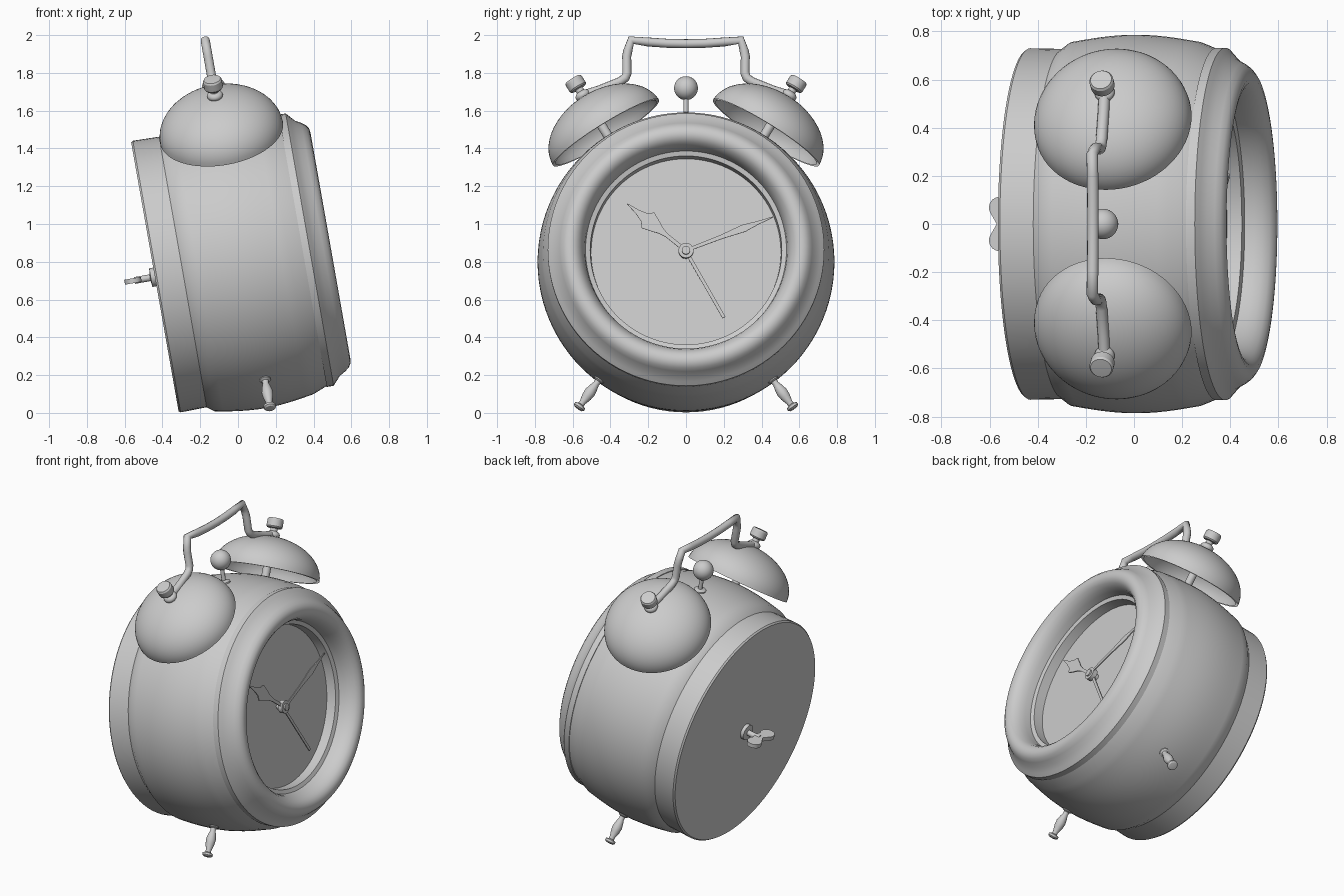
import bpy, bmesh, math
from mathutils import Matrix, Vector

cube = bpy.data.objects.get("Cube")
if cube:
    bpy.data.objects.remove(cube, do_unlink=True)

grey = bpy.data.materials.new("plain grey")
grey.use_nodes = True
colour = (0.6, 0.6, 0.6, 1)
grey.diffuse_color = colour
grey.node_tree.nodes["Principled BSDF"].inputs["Base Color"].default_value = colour

# Clock frame: local x is the dial axis, leaning back by ten degrees
FRAME = Matrix.Translation((-0.44, 0, 0.72)) @ Matrix.Rotation(math.radians(-10), 4, 'Y')
AXIS = Matrix.Rotation(math.radians(90), 4, 'Y')
MID = 0.48  # depth of the bells, feet and handle


def radial(degrees):
    """Matrix whose z points outward from the case at an angle from the top."""
    return Matrix.Translation((MID, 0, 0)) @ Matrix.Rotation(math.radians(-degrees), 4, 'X')


def finish(name, bm, angle=32):
    bmesh.ops.recalc_face_normals(bm, faces=bm.faces)
    mesh = bpy.data.meshes.new(name)
    bm.to_mesh(mesh)
    bm.free()
    mesh.materials.append(grey)
    obj = bpy.data.objects.new(name, mesh)
    bpy.context.collection.objects.link(obj)
    obj.matrix_world = FRAME
    bpy.ops.object.select_all(action='DESELECT')
    obj.select_set(True)
    bpy.context.view_layer.objects.active = obj
    bpy.ops.object.shade_smooth_by_angle(angle=math.radians(angle))
    return obj


def lathe(name, profile, matrix, steps=32, closed=False):
    """Turn a (radius, height) profile around z, then place it."""
    bm = bmesh.new()
    verts = [bm.verts.new((r, 0, h)) for r, h in profile]
    pairs = list(zip(verts, verts[1:]))
    if closed:
        pairs.append((verts[-1], verts[0]))
    edges = [bm.edges.new(p) for p in pairs]
    bmesh.ops.spin(bm, geom=verts + edges, cent=(0, 0, 0), axis=(0, 0, 1),
                   angle=math.tau, steps=steps, use_duplicate=False)
    bmesh.ops.remove_doubles(bm, verts=bm.verts, dist=0.0002)
    bm.transform(matrix)
    return finish(name, bm)


def arc(radius, height, start, count=12):
    """Quarter ellipse from the rim up to the axis."""
    return [(radius * math.cos(i * math.pi / 2 / count),
             start + height * math.sin(i * math.pi / 2 / count)) for i in range(count + 1)]


def ball(radius, height, centre):
    upper = arc(radius, height, centre)
    return [(r, 2 * centre - h) for r, h in reversed(upper)] + upper[1:]


def plate(name, outline, thickness, matrix):
    """Extrude an xy outline along z."""
    bm = bmesh.new()
    face = bm.faces.new([bm.verts.new((x, y, 0)) for x, y in outline])
    top = bmesh.ops.extrude_face_region(bm, geom=[face])
    bmesh.ops.translate(bm, vec=(0, 0, thickness),
                        verts=[v for v in top["geom"] if isinstance(v, bmesh.types.BMVert)])
    bm.transform(matrix)
    return finish(name, bm)


# Case with bulging side and flat back
bulge = [(0.757 + 0.029 * math.sin(math.pi * i / 12), 0.19 + 0.53 * i / 12) for i in range(13)]
lathe("case", [(0, 0), (0.722, 0), (0.73, 0.01), (0.727, 0.15)] + bulge
      + [(0.725, 0.8), (0.5, 0.74), (0, 0.74)], AXIS, 96)

# Bezel ring and recessed dial
lathe("bezel", [(0.7, 0.795), (0.732, 0.795), (0.732, 0.832), (0.712, 0.85), (0.685, 0.875),
                (0.668, 0.905), (0.652, 0.926), (0.632, 0.94), (0.608, 0.944), (0.584, 0.938),
                (0.563, 0.92), (0.547, 0.892), (0.537, 0.86), (0.532, 0.82), (0.507, 0.812),
                (0.502, 0.745), (0.6, 0.745)], AXIS, 96, closed=True)
lathe("dial", [(0, 0.75), (0.506, 0.75)], AXIS, 96)

# Hands and their hub
hands = {
    "hour_hand": (-0.307, 0.25, 0.790,
                  [(0, 0.01), (0.13, 0.01), (0.17, 0.018), (0.21, 0.035), (0.26, 0.053),
                   (0.285, 0.027), (0.33, 0.013), (0.4, 0.002)]),
    "minute_hand": (0.46, 0.18, 0.800,
                    [(0, 0.008), (0.2, 0.011), (0.33, 0.02), (0.4, 0.01), (0.495, 0.002)]),
    "alarm_hand": (0.2, -0.355, 0.780, [(0, 0.009), (0.41, 0.009)]),
}
for name, (y, z, depth, half) in hands.items():
    outline = half + [(x, -w) for x, w in reversed(half)]
    along = Vector((0, y, z)).normalized()
    normal = Vector((1, 0, 0))
    basis = Matrix((along, normal.cross(along), normal)).transposed().to_4x4()
    plate(name, outline, 0.007, Matrix.Translation((depth, 0, 0)) @ basis)
lathe("hand_hub", [(0, 0.75), (0.02, 0.75), (0.02, 0.777), (0.04, 0.777), (0.04, 0.808),
                   (0.022, 0.808), (0.022, 0.818), (0, 0.818)], AXIS, 24)

# Bells with posts, nuts and knobs, and turned feet
BELL, DOME, RIM = 0.33, 0.225, 0.81
for side, sign in (("left", 1), ("right", -1)):
    up = radial(sign * 31.5)
    inner = arc(BELL - 0.015, DOME - 0.015, RIM)
    lathe(side + "_bell", arc(BELL, DOME, RIM, 16) + inner[::-1], up, 64)
    lathe(side + "_bell_post", [(0, 0.76), (0.025, 0.76), (0.025, 1.03), (0, 1.03)], up, 20)
    lathe(side + "_bell_nut", ball(0.042, 0.027, 1.045), up, 24)
    lathe(side + "_bell_knob", [(0, 1.04), (0.022, 1.04), (0.022, 1.085), (0.044, 1.088),
                                (0.05, 1.096), (0.05, 1.138), (0.044, 1.147), (0, 1.15)], up, 24)
    lathe(side + "_foot", [(0, 0.75), (0.03, 0.75), (0.03, 0.79), (0.018, 0.797), (0.016, 0.812),
                           (0.023, 0.835), (0.03, 0.868), (0.027, 0.9), (0.017, 0.935),
                           (0.017, 0.95), (0.032, 0.957), (0.032, 0.97), (0.024, 0.977),
                           (0, 0.98)], radial(sign * 144.2), 24)

# Hammer between the bells
lathe("hammer_stem", [(0, 0.77), (0.04, 0.77), (0.038, 0.792), (0.013, 0.8),
                      (0.013, 0.9), (0, 0.9)], radial(0), 20)
lathe("hammer_ball", ball(0.063, 0.063, 0.93), radial(0), 32)

# Bent carrying handle
half = [(0.525, 0.9), (0.46, 0.92), (0.35, 0.965), (0.322, 0.985), (0.312, 1.01),
        (0.314, 1.1), (0.308, 1.13), (0.29, 1.188), (0.2, 1.178), (0.1, 1.171)]
path = half + [(0, 1.169)] + [(-y, z) for y, z in reversed(half)]
curve = bpy.data.curves.new("handle", 'CURVE')
curve.dimensions = '3D'
curve.bevel_depth = 0.024
curve.bevel_resolution = 4
curve.use_fill_caps = True
spline = curve.splines.new('POLY')
spline.points.add(len(path) - 1)
for point, (y, z) in zip(spline.points, path):
    point.co = (MID, y, z, 1)
curve.materials.append(grey)
handle = bpy.data.objects.new("handle", curve)
bpy.context.collection.objects.link(handle)
handle.matrix_world = FRAME

# Winding key on the back: collar, shaft and a two-lobed wing
lathe("key_shaft", [(0, 0), (0.05, 0), (0.05, -0.022), (0.018, -0.026),
                    (0.018, -0.11), (0, -0.11)], AXIS, 24)
lobe = []
for i in range(13):
    t = math.radians(-130 + i * 260 / 12)
    lobe.append((-0.118 - 0.045 * math.sin(t), 0.068 + 0.045 * math.cos(t)))
wing = [(-0.075, 0)] + lobe + [(-0.13, 0)] + [(x, -y) for x, y in reversed(lobe)]
plate("key_wing", wing, 0.026, Matrix.Translation((0, 0, -0.013)))
